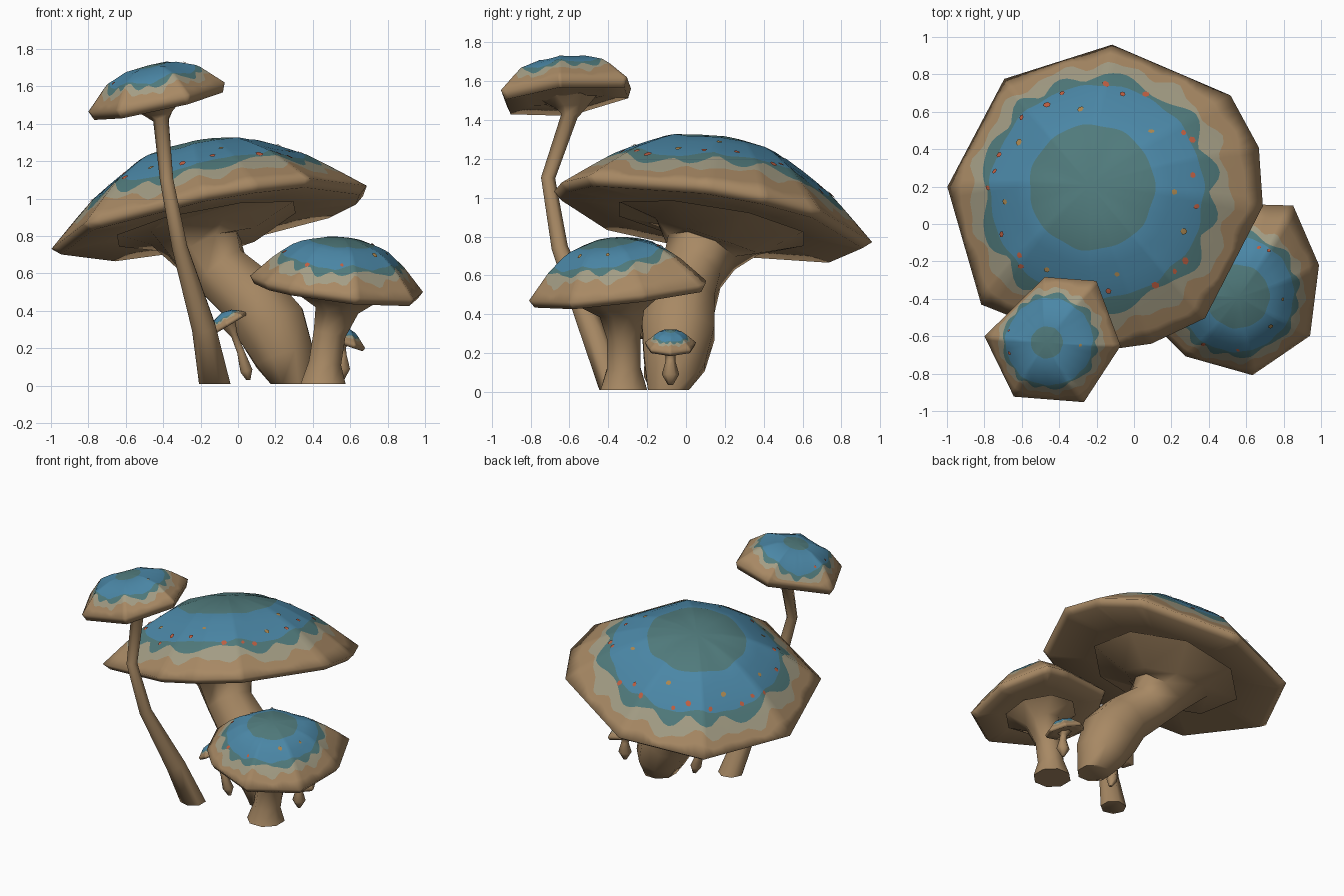
import bpy, math, random
from mathutils import Vector

if "Cube" in bpy.data.objects:
    bpy.data.objects.remove(bpy.data.objects["Cube"])

random.seed(4)


def material(name, rgb):
    m = bpy.data.materials.new(name)
    m.diffuse_color = (*rgb, 1)
    m.use_nodes = True
    m.node_tree.nodes["Principled BSDF"].inputs["Base Color"].default_value = m.diffuse_color
    return m


BROWN = material("tan_brown", (0.39, 0.25, 0.128))
CREAM = material("pale_cream", (0.37, 0.34, 0.235))
TEAL = material("dull_teal", (0.08, 0.195, 0.20))
BLUE = material("cap_blue", (0.069, 0.24, 0.38))
RED = material("spot_red", (0.52, 0.115, 0.055))
OCHRE = material("spot_ochre", (0.40, 0.24, 0.08))
MATS = [BROWN, CREAM, TEAL, BLUE, RED, OCHRE]


def make(name, verts, faces, mats, smooth=70):
    me = bpy.data.meshes.new(name)
    me.from_pydata(verts, [], faces)
    for m in MATS:
        me.materials.append(m)
    for p, i in zip(me.polygons, mats):
        p.material_index = i
    me.update()
    ob = bpy.data.objects.new(name, me)
    bpy.context.collection.objects.link(ob)
    bpy.ops.object.select_all(action='DESELECT')
    ob.select_set(True)
    bpy.context.view_layer.objects.active = ob
    bpy.ops.object.shade_smooth_by_angle(angle=math.radians(smooth))


def interp(prof, s):
    for (a, ha), (b, hb) in zip(prof, prof[1:]):
        if s <= b:
            return ha + (hb - ha) * (s - a) / (b - a)
    return prof[-1][1]


def outline_radius(outline, t):
    # distance from the centre to a polygon edge in direction t
    pts = [(math.radians(a), r) for a, r in outline]
    for i, (a, ra) in enumerate(pts):
        b, rb = pts[(i + 1) % len(pts)]
        span = (b - a) % math.tau
        d = (t - a) % math.tau
        if d <= span:
            return ra * rb * math.sin(span) / (ra * math.sin(d) + rb * math.sin(span - d))


def regular(n, r, phase=0):
    return [(phase + 360 * i / n, r) for i in range(n)]


def cap(name, centre, slope, outline, dome, bands, lip, wave=1.0, dots=0, dot_r=0.018):
    """Tilted dome on a polygon rim, with ragged colour bands and spots."""
    green, blue, cream = bands
    outline = sorted((a % 360, r) for a, r in outline)
    c = Vector(centre)
    n = Vector((-slope[0], -slope[1], 1)).normalized()
    base = 0.97 * sum(r for _, r in outline) / len(outline)

    def at(t, s, h=None):
        r = s * outline_radius(outline, t)
        x, y = r * math.cos(t), r * math.sin(t)
        return c + Vector((x, y, slope[0] * x + slope[1] * y)) + n * (interp(dome, s) if h is None else h)

    def band(f, t, amp, k, ph):
        w = 0.6 * math.sin(k * t + ph) + 0.45 * math.sin((k * 2 - 3) * t + 2 * ph)
        return min(0.95, f * base * (1 + amp * wave * w) / outline_radius(outline, t))

    angles = [math.tau * i / 112 for i in range(112)]
    for a, _ in outline:
        a = math.radians(a)
        angles = [t for t in angles if abs(t - a) > 0.02] + [a]
    angles.sort()
    N = len(angles)
    verts, faces, mats = [at(0, 0)], [], []
    cols = []
    for t in angles:
        g = band(green, t, 0.02, 7, 1)
        b = band(blue, t, 0.016, 11, 0.5)
        gap = (cream - blue) * 0.62
        te = b + gap * (0.25 + 0.85 * abs(math.sin(6 * t + 0.8 * math.sin(3 * t))) ** 1.5)
        cr = min(max(te + 0.015, band(cream, t, 0.045, 13, 2)), 0.96)
        p = [at(t, s) for s in (g * 0.5, g, (2 * g + b) / 3, (g + 2 * b) / 3, b, te, cr, (1 + cr) / 2, 1)]
        p += [at(t, 0.945, -lip), at(t, 0.6, -lip * 0.6), at(t, 0.25, -lip)]
        cols.append(p)
    M = len(cols[0])
    ring_mats = [2, 3, 3, 3, 2, 1, 0, 0, 0, 0, 0]
    for p in cols:
        verts += p
    end = len(verts)
    verts.append(at(0, 0, -lip))
    for i in range(N):
        a, b = 1 + i * M, 1 + (i + 1) % N * M
        faces.append((0, a, b))
        mats.append(2)
        for j in range(M - 1):
            faces.append((a + j, a + j + 1, b + j + 1, b + j))
            mats.append(ring_mats[j])
        faces.append((a + M - 1, end, b + M - 1))
        mats.append(0)
    make(name, verts, faces, mats, 100)

    # small painted spots, draped on the dome around the blue edge
    verts, faces, mats = [], [], []
    for i in range(dots):
        t = math.tau * (i + random.uniform(-0.4, 0.4)) / dots
        f = random.uniform(0.52, 0.64) if i % 4 == 0 else random.uniform(0.64, 0.73)
        f *= blue / 0.70
        R = outline_radius(outline, t)
        s = f * base / R
        k = len(verts)
        r = dot_r * random.uniform(0.75, 1.15)
        verts.append(at(t, s) + n * 0.007)
        for q in range(6):
            a = math.tau * q / 6
            verts.append(at(t + r * math.cos(a) / (s * R), s + 0.85 * r * math.sin(a) / R) + n * 0.007)
        for q in range(6):
            faces.append((k, k + 1 + (q + 1) % 6, k + 1 + q))
            mats.append(5 if i % 4 == 0 else 4)
    if dots:
        make(name + "_spots", verts, faces, mats)


def stem(name, path, slope, sides=8):
    """Tapered tube through (x, y, z, radius); last ring follows the cap tilt."""
    pts = [Vector(p[:3]) for p in path]
    verts, faces = [], []
    for i, p in enumerate(pts):
        if i == 0:
            t = Vector((0, 0, 1))
        elif i == len(pts) - 1:
            t = Vector((-slope[0], -slope[1], 1)).normalized()
        else:
            t = ((pts[i + 1] - p).normalized() + (p - pts[i - 1]).normalized()).normalized()
        u = Vector((0, 1, 0)).cross(t).normalized()
        v = t.cross(u)
        for k in range(sides):
            a = math.tau * (k + 0.5) / sides
            verts.append(p + (u * math.cos(a) + v * math.sin(a)) * path[i][3] * 1.04)
    for i in range(len(pts) - 1):
        for k in range(sides):
            a, b = i * sides + k, i * sides + (k + 1) % sides
            faces.append((a, b, b + sides, a + sides))
    faces.append(tuple(reversed(range(sides))))
    faces.append(tuple(range(len(verts) - sides, len(verts))))
    make(name, verts, faces, [0] * len(faces))


# Large mushroom
S = (0.19, -0.167)
cap("large_cap", (-0.16, 0.14, 0.90), S,
    [(176, .84), (130, .83), (87, .82), (39, .87), (18, .87), (-3, .85),
     (-50, .84), (-72, .82), (-92, .82), (-139, .87)],
    [(0, .405), (.2, .395), (.42, .35), (.67, .23), (.79, .15), (1, 0)],
    (0.41, 0.70, 0.85), 0.04, dots=30)
stem("large_stem", [(.28, -.09, .01, .11), (.25, -.06, .15, .165), (.18, -.04, .32, .195),
                    (.07, -.02, .47, .175), (-.09, .03, .61, .16), (-.16, .08, .72, .19),
                    (-.19, .11, .80, .29), (-.17, .13, .865, .50)], S)

# Tall thin mushroom
S = (0.22, 0.08)
cap("tall_cap", (-0.43, -0.62, 1.545), S,
    [(98, .34), (54, .39), (-5, .36), (-64, .37), (-125, .37), (177, .37)],
    [(0, .175), (.36, .165), (.67, .12), (1, 0)], (0.24, 0.655, 0.79), 0.05, 1.0, 3, 0.01)
stem("tall_stem", [(-.12, -.36, .01, .085), (-.18, -.48, .31, .065), (-.31, -.65, .74, .042),
                   (-.38, -.71, 1.1, .036), (-.41, -.60, 1.42, .042), (-.42, -.59, 1.46, .08),
                   (-.43, -.61, 1.52, .16)], S, 7)

# Medium mushroom
S = (-0.11, 0.12)
cap("medium_cap", (0.53, -0.36, 0.535), S,
    [(17, .48), (-30, .475), (-77, .46), (-126, .43), (-150, .44), (178, .465),
     (125, .46), (71, .49), (55, .56)],
    [(0, .262), (.25, .25), (.52, .21), (.75, .125), (1, 0)],
    (0.37, 0.67, 0.81), 0.04, dots=9, dot_r=0.013)
stem("medium_stem", [(.455, -.32, .01, .125), (.465, -.32, .12, .09), (.49, -.32, .28, .09),
                     (.53, -.33, .41, .12), (.53, -.35, .49, .24)], S)

# Two tiny mushrooms
S = (0.6, 0.0)
cap("tiny_left_cap", (-.055, -.21, .335), S, regular(7, .10, 10),
    [(0, .065), (.5, .05), (1, 0)], (0.2, 0.62, 0.76), 0.015)
stem("tiny_left_stem", [(.055, -.18, .03, .012), (.045, -.18, .08, .036), (.015, -.19, .18, .022),
                        (-.02, -.20, .27, .02), (-.05, -.21, .33, .045)], S, 6)
S = (-0.33, 0.0)
cap("tiny_right_cap", (.545, -.08, .245), S, regular(7, .135),
    [(0, .08), (.5, .06), (1, 0)], (0.2, 0.62, 0.76), 0.02)
stem("tiny_right_stem", [(.56, -.08, .035, .012), (.56, -.08, .09, .043), (.56, -.08, .16, .024),
                         (.555, -.08, .20, .024), (.545, -.08, .24, .06)], S, 6)
